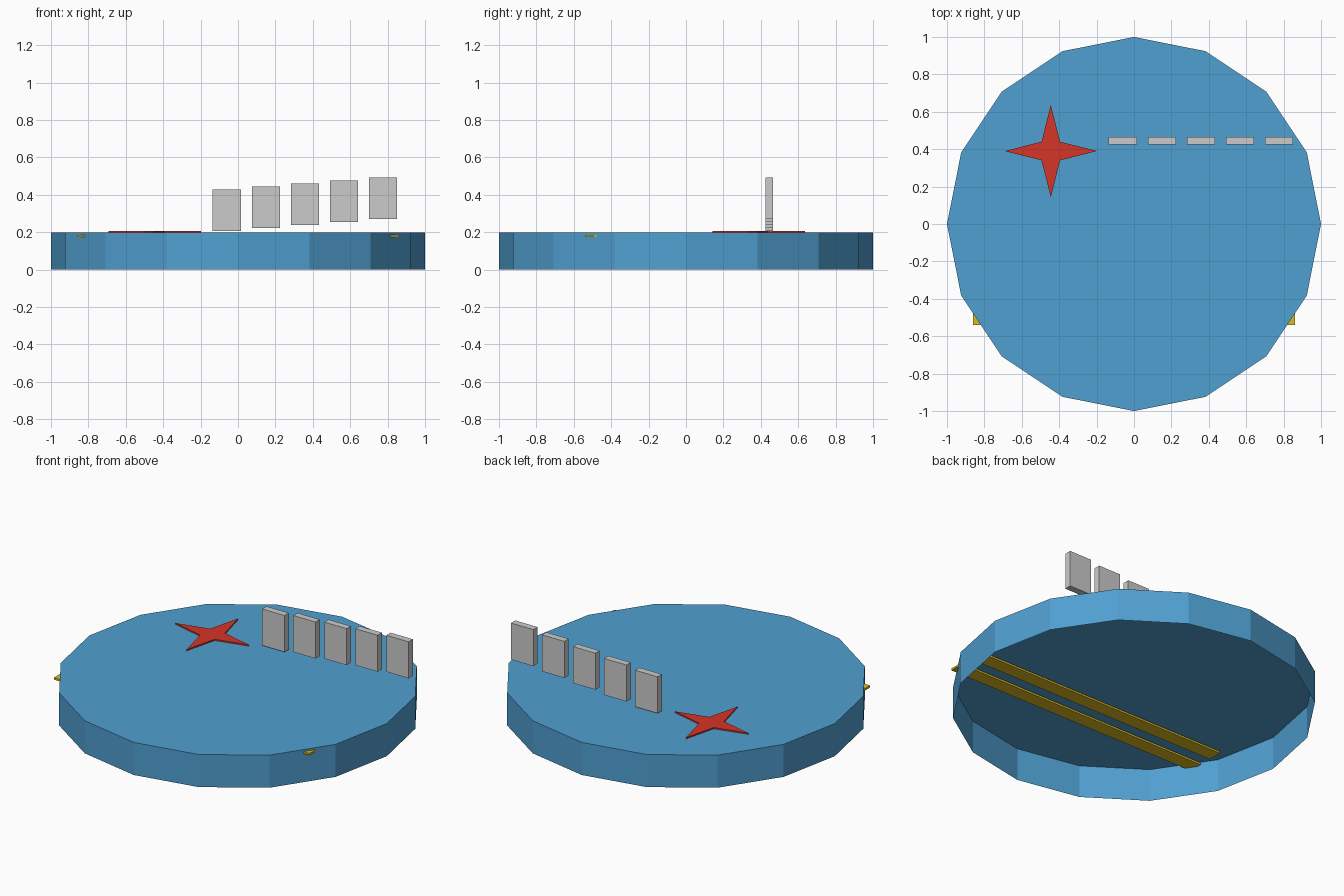
import bpy, bmesh, math

if "Cube" in bpy.data.objects:
    bpy.data.objects.remove(bpy.data.objects["Cube"])

TOP = 0.198  # height of the disc's upper face


def material(name, rgb):
    m = bpy.data.materials.new(name)
    m.diffuse_color = (*rgb, 1)
    m.use_nodes = True
    m.node_tree.nodes["Principled BSDF"].inputs["Base Color"].default_value = m.diffuse_color
    return m


def finish(name, bm, mat=None):
    bmesh.ops.recalc_face_normals(bm, faces=bm.faces)
    mesh = bpy.data.meshes.new(name)
    bm.to_mesh(mesh)
    bm.free()
    ob = bpy.data.objects.new(name, mesh)
    bpy.context.collection.objects.link(ob)
    if mat:
        mesh.materials.append(mat)
    return ob


def prism(name, points, z0, z1, mat=None, open_bottom=False):
    bm = bmesh.new()
    base = bm.faces.new([bm.verts.new((x, y, z0)) for x, y in points])
    ext = bmesh.ops.extrude_face_region(bm, geom=[base], use_keep_orig=True)
    for v in ext["geom"]:
        if isinstance(v, bmesh.types.BMVert):
            v.co.z = z1
    bmesh.ops.recalc_face_normals(bm, faces=bm.faces)
    if open_bottom:
        low = [f for f in bm.faces if all(abs(v.co.z - z0) < 1e-6 for v in f.verts)]
        bmesh.ops.delete(bm, geom=low, context='FACES_ONLY')
    return finish(name, bm, mat)


def box(name, x0, x1, y0, y1, z0, z1, mat=None):
    return prism(name, [(x0, y0), (x1, y0), (x1, y1), (x0, y1)], z0, z1, mat)


blue = material("blue", (0.08, 0.35, 0.64))
red = material("red", (0.66, 0.035, 0.02))
yellow = material("yellow", (0.72, 0.5, 0.015))

# Sixteen-sided disc, hollow and open underneath
ring = [(math.cos(i * math.pi / 8), math.sin(i * math.pi / 8)) for i in range(16)]
prism("disc", ring, 0, TOP, blue, open_bottom=True)

# Four-pointed star lying on the disc
star = []
for i in range(8):
    r = 0.247 if i % 2 == 0 else 0.07
    a = i * math.pi / 4
    star.append((-0.445 + r * math.cos(a), 0.39 + r * math.sin(a)))
prism("star", star, TOP + 0.001, 0.207, red)

# Row of upright plates, each a little higher than the last
for i in range(5):
    x, z = -0.135 + 0.2087 * i, 0.207 + 0.0158 * i
    box(f"plate_{i + 1}", x, x + 0.15, 0.425, 0.466, z, z + 0.222)

# Two long strips under the top, the front one poking through the rim
for name, y in (("front_strip", -0.54), ("rear_strip", -0.375)):
    box(name, -0.86, 0.86, y, y + 0.087, 0.174, 0.186, yellow)
